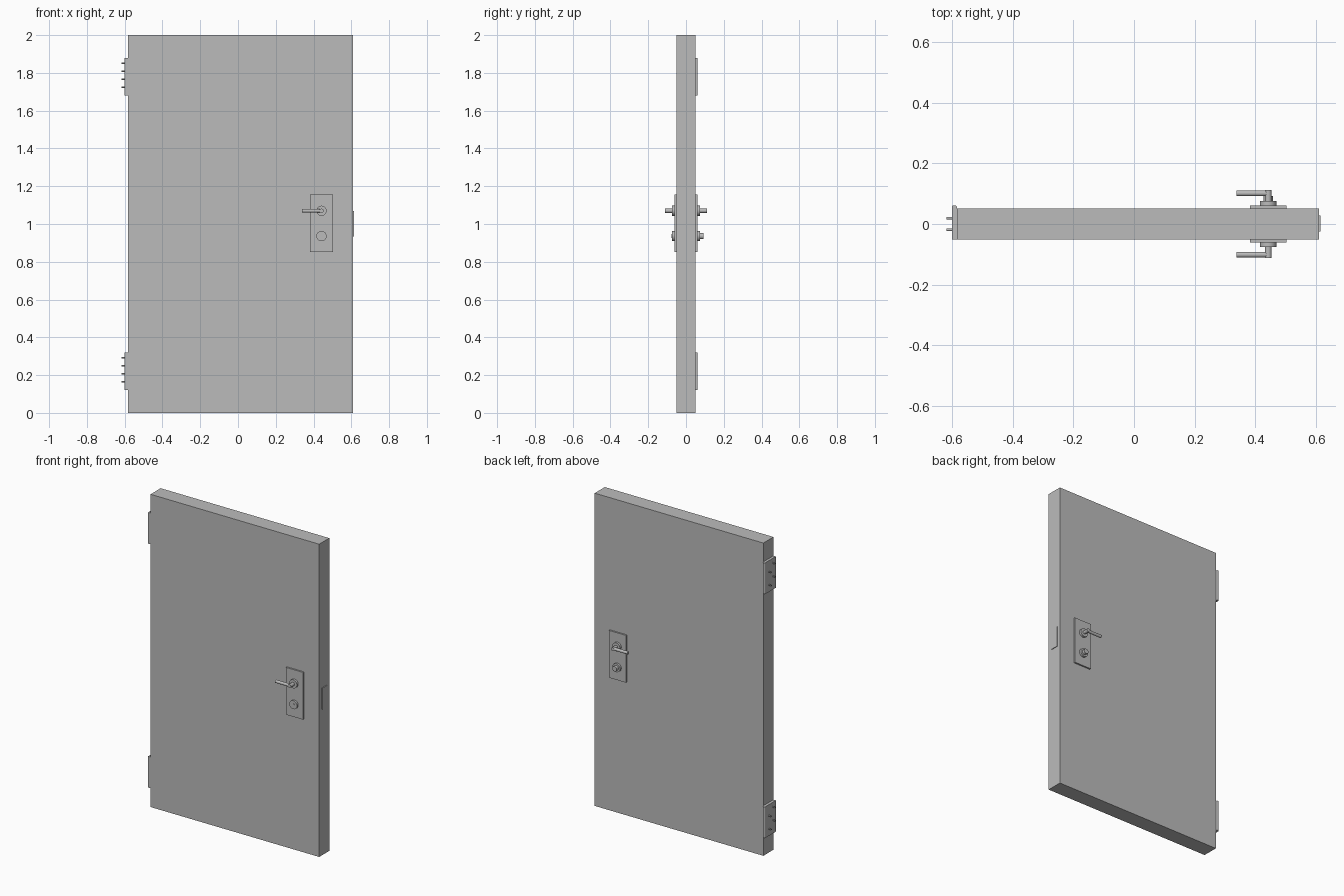
import bpy
from math import radians

cube = bpy.data.objects.get("Cube")
if cube:
    bpy.data.objects.remove(cube)

grey = bpy.data.materials.new("plain grey")
grey.use_nodes = True
colour = (0.5, 0.5, 0.5, 1)
grey.diffuse_color = colour
grey.node_tree.nodes["Principled BSDF"].inputs["Base Color"].default_value = colour


def finish(name):
    obj = bpy.context.object
    obj.name = name
    obj.data.materials.append(grey)
    return obj


def box(name, x, y, z):
    """Box from (low, high) ranges."""
    ranges = (x, y, z)
    bpy.ops.mesh.primitive_cube_add(size=1, location=[(a + b) / 2 for a, b in ranges])
    obj = finish(name)
    obj.scale = [abs(b - a) for a, b in ranges]
    bpy.ops.object.transform_apply(location=False, rotation=False, scale=True)
    return obj


def rod(name, axis, start, end, radius, u, v, sides=32):
    """Cylinder along x (u=y, v=z) or along y (u=x, v=z)."""
    mid = (start + end) / 2
    along_x = axis == "x"
    bpy.ops.mesh.primitive_cylinder_add(
        vertices=sides, radius=radius, depth=abs(end - start),
        location=(mid, u, v) if along_x else (u, mid, v),
        rotation=(0, radians(90), 0) if along_x else (radians(90), 0, 0))
    obj = finish(name)
    bpy.ops.object.shade_smooth_by_angle(angle=radians(40))
    return obj


# Door leaf
box("door_leaf", (-0.583, 0.61), (-0.051, 0.051), (0, 2))

# Latch plate on the closing edge
box("latch_plate", (0.60, 0.614), (-0.025, 0.028), (0.935, 1.07))

# Hinges, each with a rounded lip and four staggered pins
for label, base in (("lower", 0.12), ("upper", 1.68)):
    hinge = box(label + "_hinge", (-0.6, -0.583), (-0.051, 0.061), (base, base + 0.2))
    bevel = hinge.modifiers.new("rounded lip", "BEVEL")
    bevel.width = 0.006
    bevel.segments = 3
    bevel.limit_method = "WEIGHT"
    weights = hinge.data.attributes.new("bevel_weight_edge", "FLOAT", "EDGE")
    for edge in hinge.data.edges:
        ends = [hinge.data.vertices[i].co for i in edge.vertices]
        if all(p.y > 0 for p in ends) and abs(ends[0].z - ends[1].z) > 0.1:
            weights.data[edge.index].value = 1
    for i in range(4):
        side = 0.019 if i % 2 == 0 else -0.019
        rod(f"{label}_hinge_pin_{i + 1}", "x", -0.618, -0.595, 0.004,
            side, base + 0.045 + i * 0.042, 16)

# Handle sets on both faces
X, HANDLE_Z, LOCK_Z = 0.442, 1.07, 0.936
for label, s in (("front", -1), ("back", 1)):
    box(label + "_handle_plate", (0.382, 0.503), (s * 0.045, s * 0.061), (0.853, 1.155))
    rod(label + "_handle_rose", "y", s * 0.055, s * 0.075, 0.027, X, HANDLE_Z)
    rod(label + "_handle_neck", "y", s * 0.07, s * 0.112, 0.011, X, HANDLE_Z)
    rod(label + "_lever", "x", 0.338, X, 0.0095, s * 0.101, HANDLE_Z)
    rod(label + "_lock_rose", "y", s * 0.055, s * 0.074, 0.027, X, LOCK_Z)

# Key cylinder outside, turning knob inside
rod("key_cylinder", "y", -0.07, -0.076, 0.01, X, LOCK_Z)
rod("turning_knob", "y", 0.07, 0.092, 0.016, X, LOCK_Z)
